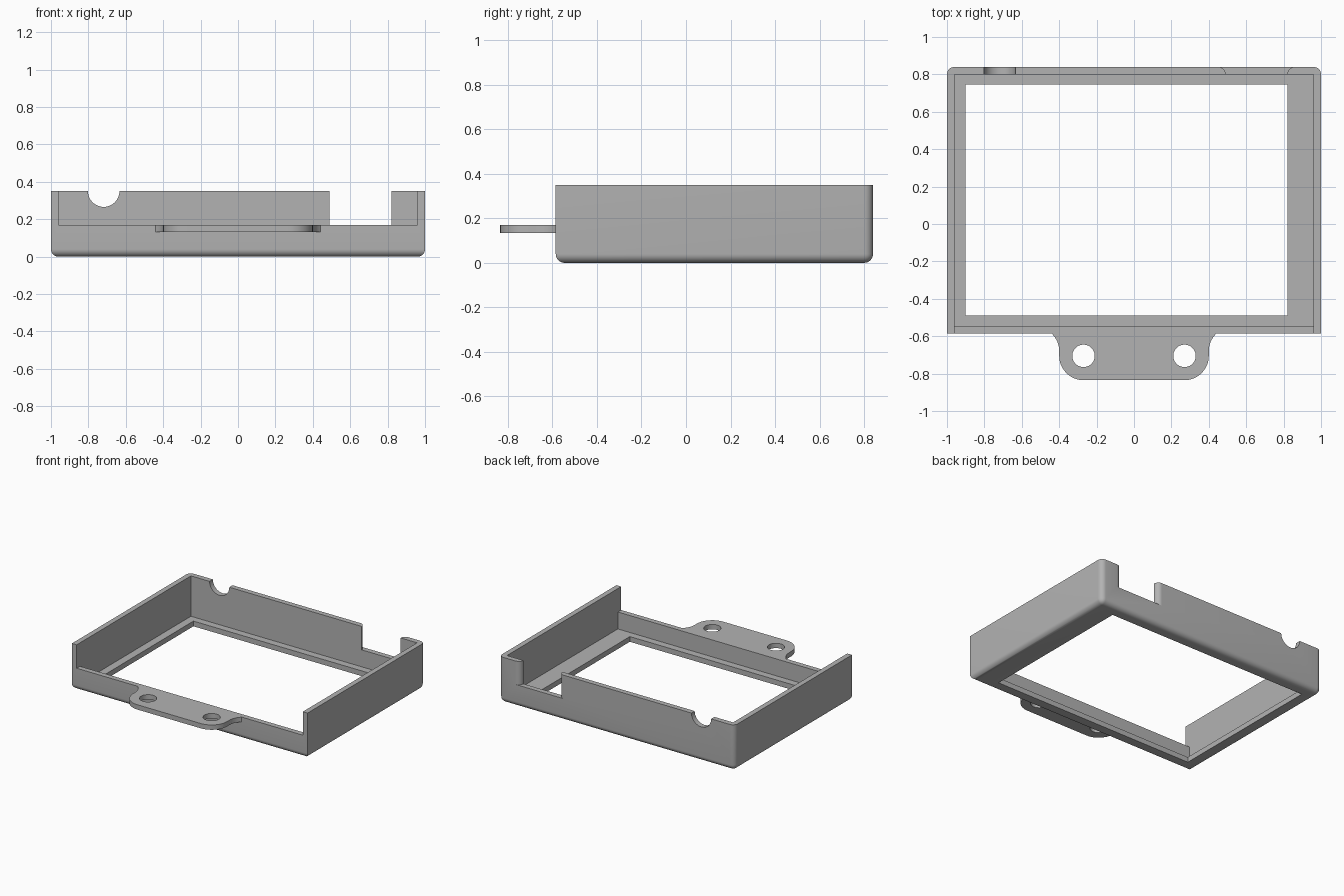
import bpy, bmesh
from math import pi, sin, cos, radians
from mathutils import Matrix

cube = bpy.data.objects.get("Cube")
if cube:
    bpy.data.objects.remove(cube, do_unlink=True)

grey = bpy.data.materials.new("plain_grey")
grey.use_nodes = True
COLOUR = (0.45, 0.45, 0.45, 1)
grey.diffuse_color = COLOUR
grey.node_tree.nodes["Principled BSDF"].inputs["Base Color"].default_value = COLOUR

WALL, RIM, TOP = 0.04, 0.17, 0.35
FRONT, BACK = -0.585, 0.84


def to_object(bm, name):
    bmesh.ops.recalc_face_normals(bm, faces=bm.faces)
    mesh = bpy.data.meshes.new(name)
    bm.to_mesh(mesh)
    bm.free()
    mesh.materials.append(grey)
    obj = bpy.data.objects.new(name, mesh)
    bpy.context.collection.objects.link(obj)
    return obj


def box_mesh(x, y, z):
    bm = bmesh.new()
    bmesh.ops.create_cube(bm, size=1)
    for v in bm.verts:
        for axis, (low, high) in enumerate((x, y, z)):
            v.co[axis] = high if v.co[axis] > 0 else low
    return bm


def box(name, x, y, z):
    return to_object(box_mesh(x, y, z), name)


def prism(name, outline, low, high):
    bm = bmesh.new()
    face = bm.faces.new([bm.verts.new((x, y, low)) for x, y in outline])
    side = bmesh.ops.extrude_face_region(bm, geom=[face])["geom"]
    bmesh.ops.translate(bm, vec=(0, 0, high - low),
                        verts=[g for g in side if isinstance(g, bmesh.types.BMVert)])
    return to_object(bm, name)


def cylinder(name, radius, depth, matrix):
    bm = bmesh.new()
    bmesh.ops.create_cone(bm, cap_ends=True, segments=48, radius1=radius,
                          radius2=radius, depth=depth, matrix=matrix)
    return to_object(bm, name)


def arc(cx, cy, r, start, end, steps=10):
    angles = [radians(start + (end - start) * i / steps) for i in range(steps + 1)]
    return [(cx + r * cos(a), cy + r * sin(a)) for a in angles]


def cut(obj, cutter):
    cutter.hide_render = True
    mod = obj.modifiers.new("cut", "BOOLEAN")
    mod.operation, mod.solver, mod.object = "DIFFERENCE", "EXACT", cutter
    bpy.context.view_layer.objects.active = obj
    bpy.ops.object.modifier_apply(modifier=mod.name)
    bpy.data.objects.remove(cutter, do_unlink=True)


def smooth(obj):
    bpy.ops.object.select_all(action="DESELECT")
    obj.select_set(True)
    bpy.context.view_layer.objects.active = obj
    bpy.ops.object.shade_smooth_by_angle(angle=radians(30))


# Tray: outer block with rounded underside and rounded rear corners
bm = box_mesh((-1, 1), (FRONT, BACK), (0, TOP))
rounded = [e for e in bm.edges
           if all(v.co.z < 0.01 for v in e.verts)
           or all(v.co.y > BACK - 0.01 for v in e.verts)
           and abs(e.verts[0].co.z - e.verts[1].co.z) > 0.1]
bmesh.ops.bevel(bm, geom=rounded, offset=WALL, segments=8, profile=0.5,
                affect="EDGES")
tray = to_object(bm, "tray")

# Cavity, floor window and low front wall
inner = (WALL - 1, 1 - WALL)
cut(tray, box("cavity_cutter", inner, (FRONT + WALL, BACK - WALL), (WALL, 1)))
cut(tray, box("window_cutter", (-0.9, 0.82), (-0.49, 0.745), (-1, 1)))
cut(tray, box("front_cutter", inner, (-1, -0.5), (RIM, 1)))

# Rear gap with rounded outer corners
y = BACK - WALL
gap = ([(0.82, 0.77), (0.82, y)] + arc(0.86, y, WALL, 180, 90)[1:]
       + [(0.86, 0.9), (0.45, 0.9)] + arc(0.45, y, WALL, 90, 0) + [(0.49, 0.77)])
cut(tray, prism("gap_cutter", gap, RIM, 1))

# Half-round cable notch in the rear wall
cut(tray, cylinder("notch_cutter", 0.084, 0.2,
                   Matrix.Translation((-0.718, 0.82, TOP)) @ Matrix.Rotation(pi / 2, 4, "X")))
smooth(tray)

# Mounting tab with flared root, rounded corners and two screw holes
half = arc(0.27, -0.705, 0.13, -90, 0) + arc(0.53, -0.68, 0.13, 180, 133)
outline = half + [(-x, y) for x, y in reversed(half)]
tab = prism("mounting_tab", outline, 0.133, RIM)
for side in (-1, 1):
    cut(tab, cylinder("hole_cutter", 0.06, 0.3,
                      Matrix.Translation((side * 0.27, -0.705, 0.15))))
smooth(tab)
